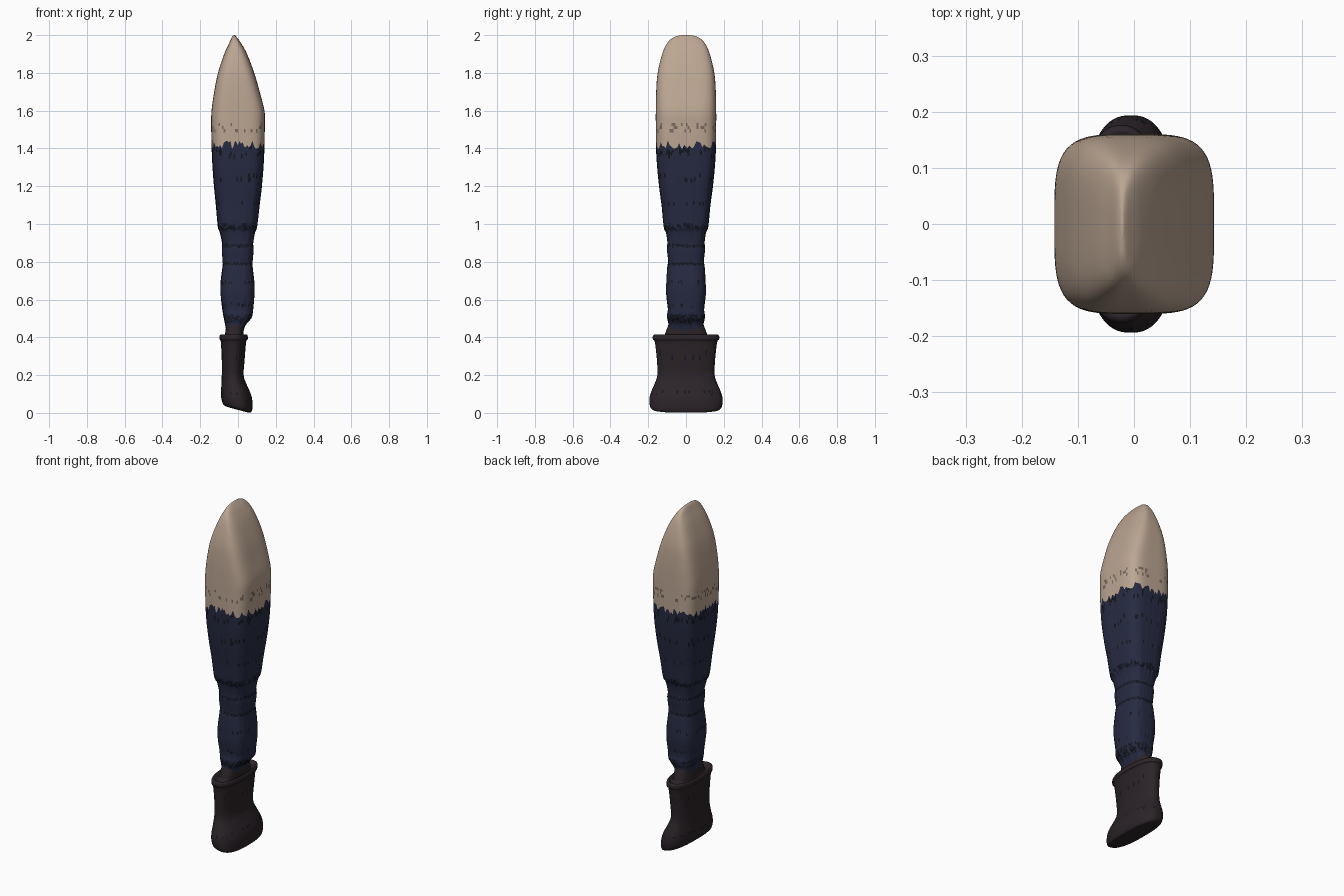
import bpy, bmesh, math, random

random.seed(4)
SEG = 112
JAG = [random.uniform(-1, 1) for _ in range(SEG)]


def material(name, rgb):
    m = bpy.data.materials.new(name)
    m.diffuse_color = (*rgb, 1)
    return m


skin_mat = material("skin", (0.50, 0.38, 0.29))
cloth_mat = material("navy_cloth", (0.020, 0.024, 0.055))
fold_mat = material("dark_fold", (0.007, 0.008, 0.014))
shade_mat = material("skin_shadow", (0.20, 0.15, 0.115))
boot_mat = material("boot_leather", (0.024, 0.017, 0.021))


def resample(rows, sub):
    """Catmull-Rom through the profile rows."""
    out = []
    for i in range(len(rows) - 1):
        p0, p1 = rows[max(i - 1, 0)], rows[i]
        p2, p3 = rows[i + 1], rows[min(i + 2, len(rows) - 1)]
        for k in range(sub):
            t = k / sub
            out.append([0.5 * (2 * b + (c - a) * t + (2 * a - 5 * b + 4 * c - d) * t * t
                               + (3 * b - a - 3 * c + d) * t ** 3)
                        for a, b, c, d in zip(p0, p1, p2, p3)])
    out.append(list(rows[-1]))
    return out


def loft(name, rows, mats, sub=4, jag=lambda z: 0, folds=(), cap_start=False, cap_end=False):
    """Rows: z, x min, x max, half depth, squareness, slope of z along x."""
    bm = bmesh.new()
    rings = []
    for z, x0, x1, hy, e, slope in resample(rows, sub):
        ring = []
        for i in range(SEG):
            a = 2 * math.pi * i / SEG
            c, s = math.cos(a), math.sin(a)
            r = (abs(c) ** e + abs(s) ** e) ** (-1 / e)
            x = (x0 + x1) / 2 + (x1 - x0) / 2 * r * c
            ring.append(bm.verts.new((x, hy * r * s, z + slope * x + jag(z) * JAG[i])))
        rings.append(ring)
    for lo, hi in zip(rings, rings[1:]):
        for i in range(SEG):
            j = (i + 1) % SEG
            f = bm.faces.new((lo[i], lo[j], hi[j], hi[i]))
            z = f.calc_center_median().z
            for fz, half, chance in folds:
                if abs(z - fz) < half and random.random() < chance:
                    f.material_index = 1
    if cap_start:
        bm.faces.new(rings[0][::-1])
    if cap_end:
        bm.faces.new(rings[-1])
    bmesh.ops.recalc_face_normals(bm, faces=bm.faces)
    me = bpy.data.meshes.new(name)
    bm.to_mesh(me)
    bm.free()
    ob = bpy.data.objects.new(name, me)
    bpy.context.collection.objects.link(ob)
    for m in mats:
        me.materials.append(m)
    for p in me.polygons:
        p.use_smooth = True
    return ob


# Bare thigh, closing to a ridge along y
loft("thigh", [
    (1.42, -.140, .140, .159, 4, 0), (1.52, -.142, .142, .160, 4, 0),
    (1.60, -.140, .140, .160, 4, 0), (1.70, -.126, .115, .158, 4, 0),
    (1.80, -.106, .086, .150, 3.8, 0), (1.90, -.073, .048, .126, 3.4, 0),
    (1.96, -.046, .015, .098, 3, 0), (1.99, -.032, -.008, .062, 2.6, 0),
    (2.00, -.024, -.018, .020, 2.2, 0)],
    [skin_mat, shade_mat], sub=6, cap_end=True,
    jag=lambda z: .022 * max(0, 1 - (z - 1.42) / .07), folds=[(1.51, .02, .22)])

# Trouser leg with stacked wrinkles
loft("trouser_leg", [
    (.43, -.062, .027, .092, 3, 0), (.47, -.068, .040, .092, 3, 0),
    (.51, -.076, .072, .100, 3, 0), (.55, -.083, .080, .096, 3, 0),
    (.63, -.092, .087, .105, 3, 0), (.69, -.092, .087, .104, 3, 0),
    (.77, -.082, .078, .099, 3, 0), (.80, -.081, .077, .094, 3, 0),
    (.87, -.086, .083, .101, 3, 0), (.90, -.084, .080, .098, 3, 0),
    (.96, -.097, .090, .106, 3.2, 0), (.99, -.107, .101, .118, 3.4, 0),
    (1.10, -.117, .114, .129, 3.6, 0), (1.20, -.127, .126, .142, 3.8, 0),
    (1.32, -.136, .136, .154, 4, 0), (1.42, -.140, .140, .159, 4, 0)],
    [cloth_mat, fold_mat], sub=5, cap_start=True,
    jag=lambda z: .007 + .015 * max(0, 1 - (1.42 - z) / .07),
    folds=[(.50, .022, .45), (.57, .01, .2), (.69, .008, .25), (.79, .009, .75),
           (.885, .009, .75), (.985, .012, .65), (1.11, .01, .15),
           (1.24, .02, .15), (1.38, .025, .2)])

# Boot: slanted sole, narrow shaft, rolled rim, then the inner cuff up to the leg
loft("boot", [
    (.016, -.045, .055, .150, 2.6, -.27), (.022, -.074, .070, .182, 2.6, -.25),
    (.050, -.087, .077, .193, 2.5, -.22), (.095, -.090, .072, .190, 2.4, -.10),
    (.15, -.088, .046, .168, 2.3, 0), (.20, -.086, .030, .152, 2.3, 0),
    (.28, -.086, .035, .154, 2.3, 0), (.375, -.091, .043, .165, 2.3, 0),
    (.388, -.097, .051, .175, 2.3, 0), (.408, -.097, .051, .175, 2.3, 0),
    (.415, -.089, .044, .163, 2.3, 0), (.402, -.078, .034, .145, 2.3, 0),
    (.405, -.071, .031, .118, 2.5, 0), (.43, -.067, .030, .107, 2.8, 0),
    (.48, -.060, .030, .088, 3, 0)],
    [boot_mat, fold_mat], sub=4, cap_start=True, cap_end=True,
    folds=[(.305, .02, .08), (.105, .008, .2)])
